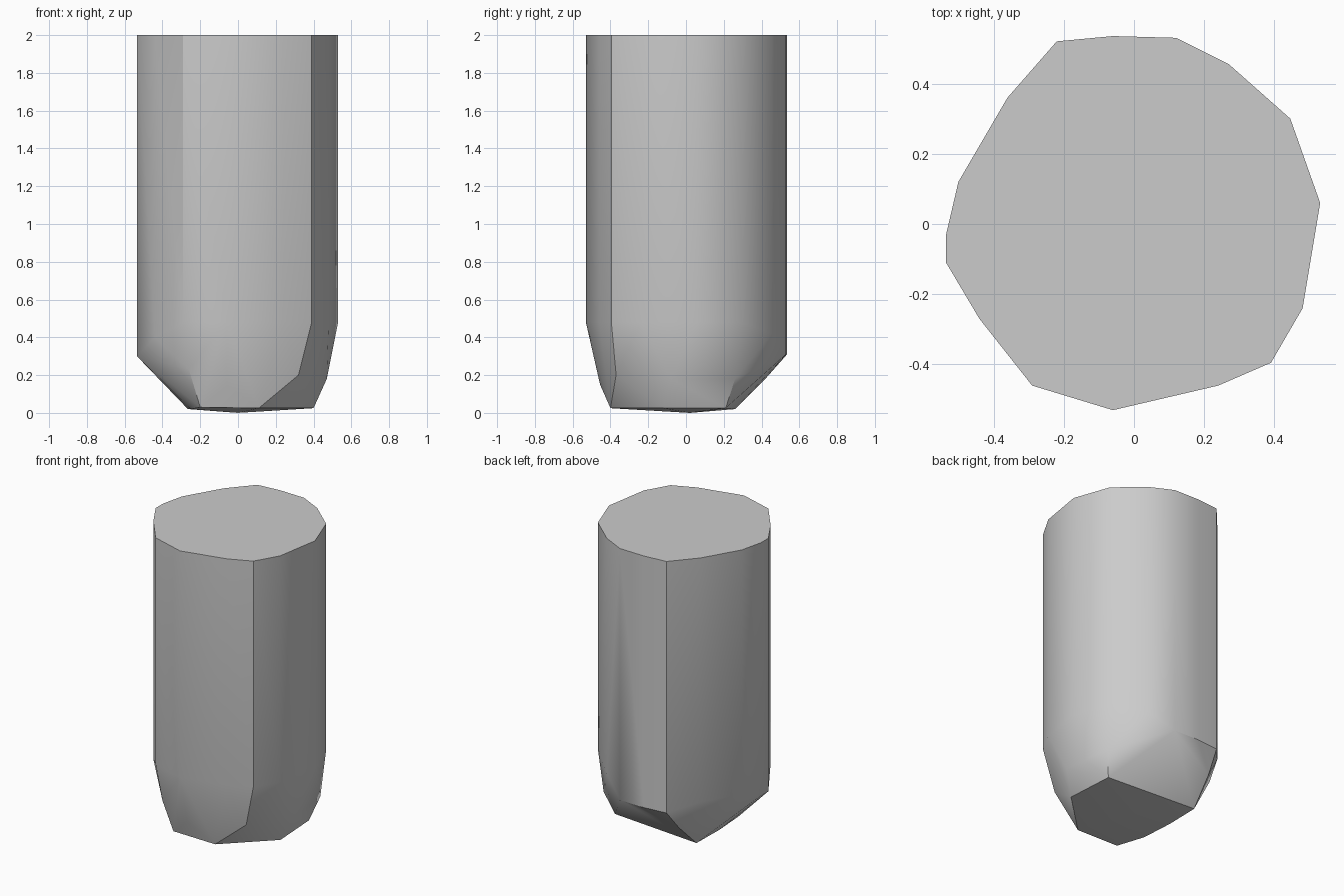
import bpy, bmesh, math

cube = bpy.data.objects.get("Cube")
if cube:
    bpy.data.objects.remove(cube, do_unlink=True)

# Matte grey
grey = bpy.data.materials.new("plain_grey")
grey.use_nodes = True
colour = (0.6, 0.6, 0.6, 1)
grey.diffuse_color = colour
grey.node_tree.nodes["Principled BSDF"].inputs["Base Color"].default_value = colour

HEIGHT = 2.0
# Shaft outline: x, y and the height where each upright edge starts to taper
shaft = [(-.22, .52, .31), (-.06, .535, .31), (.12, .53, .31), (.27, .455, .42),
         (.445, .30, .48), (.53, .06, .48), (.48, -.24, .48), (.39, -.395, .48),
         (.24, -.46, .48), (-.06, -.53, .48), (-.29, -.46, .48), (-.44, -.27, .4),
         (-.535, -.11, .30), (-.535, -.03, .30), (-.50, .12, .36), (-.36, .36, .36)]
# Corners halfway down the taper
taper = [(.43, .26, .18), (.47, -.08, .18), (.32, -.37, .2),
         (-.06, -.455, .15), (-.26, -.43, .23), (-.24, .42, .18)]
# Blunt underside, bulging slightly at its middle
foot = [(.38, .21, .025), (.40, -.12, .025), (.11, -.40, .025), (-.20, -.40, .03),
        (-.25, -.20, .02), (-.265, .03, .02), (-.26, .26, .02), (0, .02, 0)]

bm = bmesh.new()
for x, y, z in shaft:
    bm.verts.new((x, y, z))
    bm.verts.new((x, y, HEIGHT))
for point in taper + foot:
    bm.verts.new(point)
hull = bmesh.ops.convex_hull(bm, input=bm.verts)
bmesh.ops.delete(bm, geom=[v for v in bm.verts if not v.link_faces], context='VERTS')
bmesh.ops.dissolve_limit(bm, angle_limit=math.radians(0.5), verts=bm.verts, edges=bm.edges)
bmesh.ops.recalc_face_normals(bm, faces=bm.faces)

mesh = bpy.data.meshes.new("faceted_post")
bm.to_mesh(mesh)
bm.free()
mesh.materials.append(grey)
post = bpy.data.objects.new("faceted_post", mesh)
bpy.context.collection.objects.link(post)

# Soft shading with crisp main edges
bpy.ops.object.select_all(action='DESELECT')
post.select_set(True)
bpy.context.view_layer.objects.active = post
bpy.ops.object.shade_smooth_by_angle(angle=math.radians(32))
